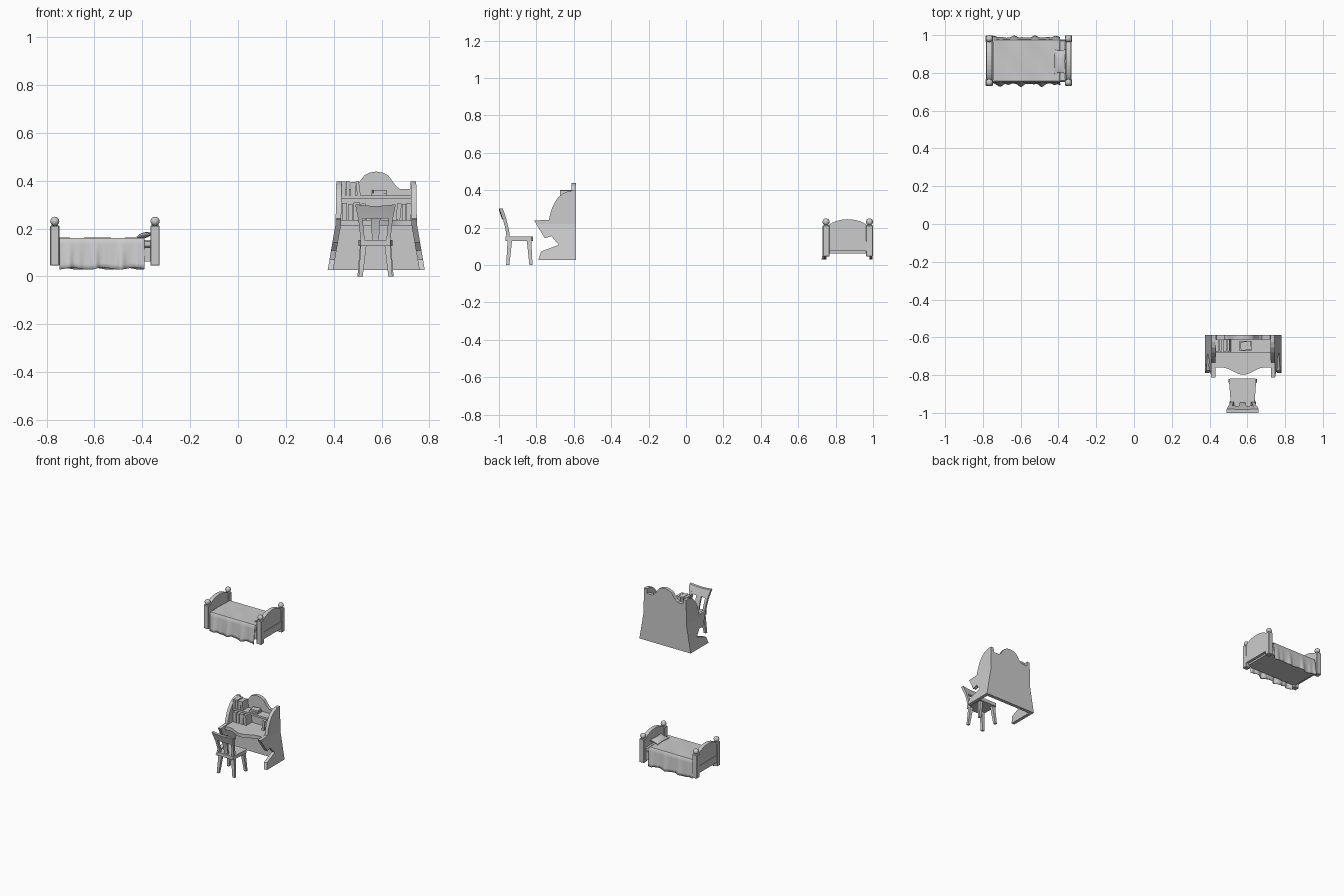
import bpy, bmesh, math
from mathutils import Vector, Matrix

if "Cube" in bpy.data.objects:
    bpy.data.objects.remove(bpy.data.objects["Cube"])


def finish(name, bm, smooth=False):
    bmesh.ops.recalc_face_normals(bm, faces=bm.faces)
    me = bpy.data.meshes.new(name)
    bm.to_mesh(me)
    bm.free()
    ob = bpy.data.objects.new(name, me)
    bpy.context.collection.objects.link(ob)
    if smooth:
        bpy.ops.object.select_all(action='DESELECT')
        ob.select_set(True)
        bpy.context.view_layer.objects.active = ob
        bpy.ops.object.shade_smooth_by_angle(angle=math.radians(40))
    return ob


def slab(name, pts, to3d, offset, warp=None, cut=None):
    """Extrude a flat profile; optionally cut at a height and warp the vertices."""
    bm = bmesh.new()
    f = bm.faces.new([bm.verts.new(to3d(*p)) for p in pts])
    r = bmesh.ops.extrude_face_region(bm, geom=[f])
    bmesh.ops.translate(bm, vec=offset, verts=[v for v in r['geom'] if isinstance(v, bmesh.types.BMVert)])
    if cut:
        bmesh.ops.bisect_plane(bm, geom=bm.verts[:] + bm.edges[:] + bm.faces[:],
                               plane_co=(0, 0, cut), plane_no=(0, 0, 1))
    if warp:
        for v in bm.verts:
            v.co = warp(v.co)
    return finish(name, bm)


def box(name, lo, hi, bevel=0.0, rot=None):
    bm = bmesh.new()
    lo, hi = Vector(lo), Vector(hi)
    bmesh.ops.create_cube(bm, size=1)
    bmesh.ops.scale(bm, vec=hi - lo, verts=bm.verts)
    if bevel:
        bmesh.ops.bevel(bm, geom=bm.edges[:], offset=bevel, segments=1, affect='EDGES')
    if rot:
        bmesh.ops.rotate(bm, matrix=rot, verts=bm.verts)
    bmesh.ops.translate(bm, vec=(lo + hi) / 2, verts=bm.verts)
    return finish(name, bm)


def bar(name, a, b, wa, wb):
    """Tapered square bar between two points."""
    bm = bmesh.new()
    rings = []
    for p, w in ((a, wa), (b, wb)):
        rings.append([bm.verts.new((p[0] + sx * w / 2, p[1] + sy * w / 2, p[2]))
                      for sx, sy in ((-1, -1), (1, -1), (1, 1), (-1, 1))])
    for i in range(4):
        j = (i + 1) % 4
        bm.faces.new((rings[0][i], rings[0][j], rings[1][j], rings[1][i]))
    bm.faces.new(rings[0])
    bm.faces.new(rings[1])
    return finish(name, bm)


# ---------------- Bed ----------------
BY = 0.865
arch = [(BY + 0.108 * math.cos(t), 0.205 + 0.04 * math.sin(t) ** 1.4)
        for t in [math.pi * i / 14 for i in range(15)]]
for end, x in (("foot", -0.766), ("head", -0.347)):
    for sy in (-1, 1):
        y = BY + sy * 0.116
        box(end + "_post", (x - 0.019, y - 0.018, 0.045), (x + 0.019, y + 0.018, 0.213), 0.003)
        bm = bmesh.new()
        bmesh.ops.create_uvsphere(bm, u_segments=12, v_segments=8, radius=0.019,
                                  matrix=Matrix.Translation((x, y, 0.231)))
        finish(end + "_post_knob", bm, True)
    slab(end + "_board", [(BY + 0.108, 0.075), *arch, (BY - 0.108, 0.075)],
         lambda y, z, x=x: (x - 0.014, y, z), (0.028, 0, 0))
    box(end + "_lower_rail", (x - 0.017, BY - 0.1, 0.075), (x + 0.017, BY + 0.1, 0.125))
box("bed_base", (-0.76, 0.752, 0.063), (-0.35, 0.978, 0.122))
box("mattress", (-0.755, 0.755, 0.122), (-0.36, 0.975, 0.152), 0.006)

# Blanket: a draped strip with folds that grow towards the hem
bm = bmesh.new()
NX, grid = 44, []
for i in range(NX + 1):
    u = i / NX
    x = -0.747 + 0.355 * u
    row = []
    for side in (-1, 1):
        fold = (0.5 * math.sin(21 * u + side) + 0.35 * math.sin(39 * u + 2 * side) + 0.15 * math.sin(63 * u))
        spread = 0.013 * fold + 0.007
        hem = 0.033 + 0.004 * math.sin(17 * u + side)
        part = []
        for k in range(7):
            d = k / 6
            amp = spread if side < 0 else spread * 0.6
            part.append((x, BY + side * (0.115 + d * 0.006 + d * amp), 0.152 + (hem - 0.152) * d))
        row.append(part)
    top = []
    for k in range(9):
        v = k / 8
        z = 0.161 + 0.003 * math.sin(13 * u + 4 * v) * math.sin(math.pi * v)
        top.append((x, BY - 0.109 + 0.218 * v, z))
    grid.append([bm.verts.new(p) for p in row[0][::-1] + top + row[1]])
for a, b in zip(grid, grid[1:]):
    for j in range(len(a) - 1):
        bm.faces.new((a[j], a[j + 1], b[j + 1], b[j]))
blanket = finish("blanket", bm, True)
mod = blanket.modifiers.new("thickness", 'SOLIDIFY')
mod.thickness = 0.004

# Pillow: pinched cushion leaning on the headboard
bm = bmesh.new()
bmesh.ops.create_cube(bm, size=2)
bmesh.ops.subdivide_edges(bm, edges=bm.edges[:], cuts=5, use_grid_fill=True)
for v in bm.verts:
    a, b, c = v.co
    puff = 0.2 + 0.8 * ((1 - a * a) * (1 - b * b)) ** 0.5
    v.co = (0.032 * a * (0.88 + 0.12 * b * b), 0.066 * b * (0.88 + 0.12 * a * a), 0.012 * c * puff)
bmesh.ops.rotate(bm, matrix=Matrix.Rotation(-0.25, 3, 'Y'), verts=bm.verts)
bmesh.ops.translate(bm, vec=(-0.392, 0.86, 0.172), verts=bm.verts)
finish("pillow", bm, True)

# ---------------- Desk ----------------
DX = 0.578


def half_width(z):
    return 0.203 - 0.033 * (z - 0.027) / 0.193 if z < 0.22 else 0.170 - 0.003 * (z - 0.22) / 0.18


side = [(-0.59, 0.027), (-0.79, 0.027), (-0.775, 0.072), (-0.755, 0.08), (-0.68, 0.108), (-0.72, 0.155),
        (-0.755, 0.143), (-0.812, 0.238), (-0.733, 0.242), (-0.727, 0.27), (-0.716, 0.305), (-0.70, 0.338),
        (-0.68, 0.365), (-0.655, 0.385), (-0.625, 0.396), (-0.59, 0.398)]
for s in (-1, 1):
    slab("desk_side", side, lambda y, z: (0, y, z), (-0.023, 0, 0), cut=0.22,
         warp=lambda c, s=s: Vector((DX + s * (half_width(c.z) + c.x), c.y, c.z)))

half_top = [(0.167, 0.398), (0.145, 0.398), (0.142, 0.365), (0.10, 0.365), (0.083, 0.378), (0.068, 0.398),
            (0.05, 0.423), (0.028, 0.434)]
right = [(0.203, 0.027), (0.170, 0.22)] + half_top
outline = right + [(0, 0.439)] + [(-x, z) for x, z in reversed(right)]
slab("desk_back", outline, lambda x, z: (DX + x, -0.612, z), (0, 0.024, 0))

# Writing surface with a scalloped front edge
front = [(0.155 * c, -0.76 - (0.038 * (0.5 + 0.5 * math.cos(math.pi * c / 0.72)) if abs(c) < 0.72 else 0))
         for c in [i / 10 for i in range(-10, 11)]]
slab("desk_top", front + [(0.155, -0.6), (-0.155, -0.6)], lambda x, y: (DX + x, y, 0.213), (0, 0, 0.024))
box("shelf", (DX - 0.15, -0.68, 0.324), (DX + 0.15, -0.605, 0.338))

# Books: (start, width, height, lean)
for label, z0, row in (
    ("upper_book", 0.338, [(-0.146, 0.018, 0.06, 0), (-0.126, 0.015, 0.062, 0),
                           (-0.107, 0.02, 0.058, 0), (-0.083, 0.014, 0.06, 0.12)]),
    ("lower_book", 0.237, [(-0.144, 0.022, 0.07, 0), (-0.119, 0.02, 0.066, 0), (-0.095, 0.028, 0.072, 0),
                           (-0.062, 0.02, 0.068, 0.1), (0.085, 0.018, 0.07, -0.1), (0.108, 0.016, 0.066, 0),
                           (0.127, 0.018, 0.07, 0)])):
    for x, w, h, lean in row:
        box(label, (DX + x, -0.675, z0), (DX + x + w, -0.612, z0 + h), 0,
            Matrix.Rotation(-lean, 3, 'Y') if lean else None)
box("flat_book_a", (DX - 0.02, -0.672, 0.338), (DX + 0.045, -0.62, 0.35))
box("flat_book_b", (DX - 0.015, -0.668, 0.35), (DX + 0.042, -0.622, 0.361), 0, Matrix.Rotation(0.15, 3, 'Z'))

# ---------------- Chair ----------------
CX = 0.575
slab("seat", [(-0.062, -0.965), (0.062, -0.965), (0.072, -0.825), (0.066, -0.817), (-0.066, -0.817),
              (-0.072, -0.825)], lambda x, y: (CX + x, y, 0.128), (0, 0, 0.024))
for s in (-1, 1):
    bar("chair_rear_leg", (CX + s * 0.062, -0.953, 0), (CX + s * 0.05, -0.942, 0.13), 0.017, 0.024)
    bar("chair_front_leg", (CX + s * 0.067, -0.829, 0), (CX + s * 0.053, -0.839, 0.13), 0.017, 0.024)


def back_y(z):
    t = max(0, (z - 0.15) / 0.15)
    return -0.951 - 0.038 * t ** 1.5


def back_piece(name, x_range, z0, z1, thick, dip=0.0, nx=1):
    """Curved panel of the chair back; x_range(z) gives its left and right edges."""
    bm = bmesh.new()
    rows = []
    for i in range(7):
        t = i / 6
        row = []
        for k in range(nx + 1):
            z = z0 + (z1 - z0) * t
            l, r = x_range(z)
            v = k / nx
            z -= dip * math.sin(math.pi * v) * t
            bow = -0.004 * math.sin(math.pi * v) if nx > 1 else 0
            row.append([bm.verts.new((CX + l + (r - l) * v, back_y(z) + bow + o, z))
                        for o in (-thick / 2, thick / 2)])
        rows.append(row)
    for a, b in zip(rows, rows[1:]):
        for k in range(nx):
            for o in (0, 1):
                bm.faces.new((a[k][o], a[k + 1][o], b[k + 1][o], b[k][o]))
        for k in (0, nx):
            bm.faces.new((a[k][0], a[k][1], b[k][1], b[k][0]))
    for row in (rows[0], rows[-1]):
        for k in range(nx):
            bm.faces.new((row[k][0], row[k + 1][0], row[k + 1][1], row[k][1]))
    return finish(name, bm)


for s in (-1, 1):
    back_piece("back_stile", lambda z, s=s: (s * (0.044 + 0.1 * (z - 0.14)), s * (0.061 + 0.11 * (z - 0.14))),
               0.14, 0.27, 0.018)
back_piece("back_splat", lambda z: (-0.013 - 0.07 * (z - 0.14), 0.013 + 0.07 * (z - 0.14)), 0.14, 0.26, 0.012)
back_piece("top_rail", lambda z: (-0.073 - 0.2 * (z - 0.243), 0.073 + 0.2 * (z - 0.243)),
           0.243, 0.302, 0.02, dip=0.007, nx=8)
